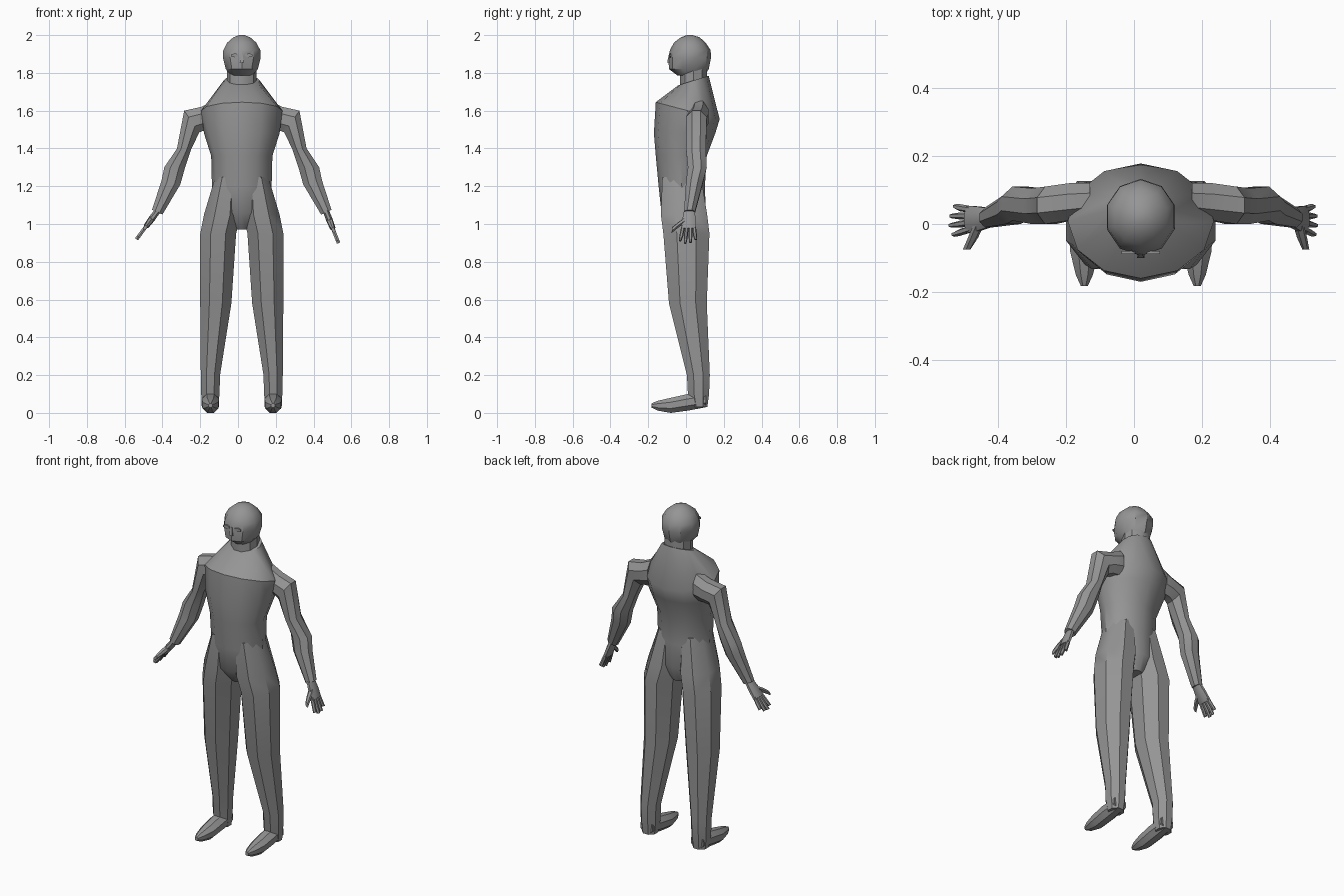
import bpy, bmesh, math
from mathutils import Vector

old = bpy.data.objects.get("Cube")
if old:
    bpy.data.objects.remove(old, do_unlink=True)

AXIS = 0.02          # the body's middle plane
SIDES = {"left": 1, "right": -1}

grey = bpy.data.materials.new("plain grey")
grey.use_nodes = True
colour = (0.3, 0.3, 0.3, 1)
grey.diffuse_color = colour
grey.node_tree.nodes["Principled BSDF"].inputs["Base Color"].default_value = colour
parts = []


def loop(centre, u, v, count=8, flat=True):
    """Polygon around centre with half axes u and v; flat puts sides on the axes."""
    step = 2 * math.pi / count
    grow = 1 / math.cos(step / 2) if flat else 1
    shift = step / 2 if flat else 0
    return [Vector(centre) + grow * (Vector(u) * math.cos(i * step + shift)
            + Vector(v) * math.sin(i * step + shift)) for i in range(count)]


def level(z, x0, x1, y0, y1, tilt=0, count=8, flat=True):
    """Ring around the vertical; tilt raises the back and lowers the front."""
    return loop(((x0 + x1) / 2, (y0 + y1) / 2, z), ((x1 - x0) / 2, 0, 0),
                (0, (y1 - y0) / 2, tilt), count, flat)


def loft(name, rings, side=1):
    bm = bmesh.new()
    rows = [[bm.verts.new((AXIS + side * p.x, p.y, p.z)) for p in r] for r in rings]
    for a, b in zip(rows, rows[1:]):
        for i in range(len(a)):
            j = (i + 1) % len(a)
            bm.faces.new((a[i], a[j], b[j], b[i]))
    bm.faces.new(rows[0])
    bm.faces.new(rows[-1])
    bmesh.ops.recalc_face_normals(bm, faces=bm.faces)
    mesh = bpy.data.meshes.new(name)
    bm.to_mesh(mesh)
    bm.free()
    mesh.materials.append(grey)
    obj = bpy.data.objects.new(name, mesh)
    bpy.context.collection.objects.link(obj)
    parts.append(obj)


# Torso: height, half width, front, back, tilt
torso = [(1.76, .095, -.04, .12, .025), (1.6, .215, -.16, .178, -.045),
         (1.48, .2, -.17, .155, 0), (1.36, .162, -.16, .11, 0),
         (1.2, .158, -.145, .1, 0), (1.06, .15, -.13, .105, 0),
         (.97, .05, -.06, .07, 0)]
loft("torso", [level(z, -w, w, f, b, t, 12, False) for z, w, f, b, t in torso])

# Neck
loft("neck", [level(z, -.078, .078, -.035, .115, .015, 10, False) for z in (1.72, 1.83)])

# Head
head = [(1.785, .055, -.04, .095), (1.82, .085, -.085, .115), (1.88, .1, -.088, .127),
        (1.92, .098, -.08, .125), (1.96, .077, -.06, .1), (1.988, .045, -.025, .07),
        (2.0, .015, .005, .035)]
loft("head", [level(z, -w, w, f, b, 0, 10) for z, w, f, b in head])
loft("nose", [level(1.9, -.004, .004, -.09, -.07, 0, 4),
              level(1.855, -.011, .011, -.1, -.07, 0, 4)])

# Legs: height, inner, outer, front, back
leg = [(1.25, .015, .14, -.125, .08), (1.05, .005, .2, -.133, .112),
       (.95, .03, .22, -.12, .124), (.58, .055, .22, -.09, .11),
       (.2, .115, .217, .005, .126), (.1, .118, .215, .01, .122),
       (.03, .125, .208, .03, .113)]

# Feet: depth, half width, bottom, top
foot = [(.105, .04, .03, .11), (.01, .046, .012, .1), (-.08, .042, 0, .08),
        (-.15, .025, .012, .064), (-.183, .01, .028, .05)]

# Arms: outer x and z, inner x and z, front, back
arm = [(.15, 1.65, .15, 1.5, .02, .12), (.215, 1.62, .2, 1.495, .01, .12),
       (.305, 1.6, .225, 1.485, .0, .11), (.343, 1.4, .268, 1.395, .0, .105),
       (.41, 1.3, .3, 1.3, .01, .11), (.425, 1.23, .325, 1.21, .0, .09),
       (.475, 1.075, .42, 1.05, -.01, .048)]

for label, s in SIDES.items():
    loft(label + "_leg", [level(*r) for r in leg], s)
    loft(label + "_foot", [loop((.166, y, (lo + hi) / 2), (w, 0, 0), (0, 0, (hi - lo) / 2))
                           for y, w, lo, hi in foot], s)
    rings = []
    for xo, zo, xi, zi, f, b in arm:
        rings.append(loop(((xo + xi) / 2, (f + b) / 2, (zo + zi) / 2),
                          ((xo - xi) / 2, 0, (zo - zi) / 2), (0, (b - f) / 2, 0)))
    loft(label + "_arm", rings, s)

    # Hand: the left one hangs a little straighter
    wrist = Vector((.445, .018, 1.07))
    tip = Vector((.51, .01, .905)) if s > 0 else Vector((.553, .01, .925))
    along = tip - wrist
    thick = Vector((-along.z, 0, along.x)).normalized() * .016
    across = Vector((0, 1, 0))
    palm = [(0, 1, .028), (.3, 1.1, .036), (.58, .9, .04)]
    loft(label + "_palm", [loop(wrist + along * t, thick * k, across * w)
                           for t, k, w in palm], s)
    for i, reach in enumerate((.96, 1.04, 1.02, .92)):
        y = across * (i - 1.5) * .021
        loft(f"{label}_finger_{i + 1}",
             [loop(wrist + along * t + y * spread, thick * .6, across * w, 6)
              for t, spread, w in ((.5, .9, .009), (.8, 1.15, .009), (reach, 1.3, .006))], s)
    loft(label + "_thumb",
         [loop(wrist + along * t + across * y, thick * k, along.normalized() * .014, 6)
          for t, y, k in ((.28, -.015, .9), (.45, -.055, .8), (.62, -.088, .5))], s)

    # Eye: thin plate on the face
    loft(label + "_eye", [loop((.037, y, 1.893), (.02, -s * 0, 0), (0, 0, .009), 6)
                          for y in (-.088, -.08)], s)

# Smooth shading with sharp creases kept
bpy.ops.object.select_all(action="DESELECT")
for obj in parts:
    obj.select_set(True)
bpy.context.view_layer.objects.active = parts[0]
bpy.ops.object.shade_smooth_by_angle(angle=math.radians(35))
